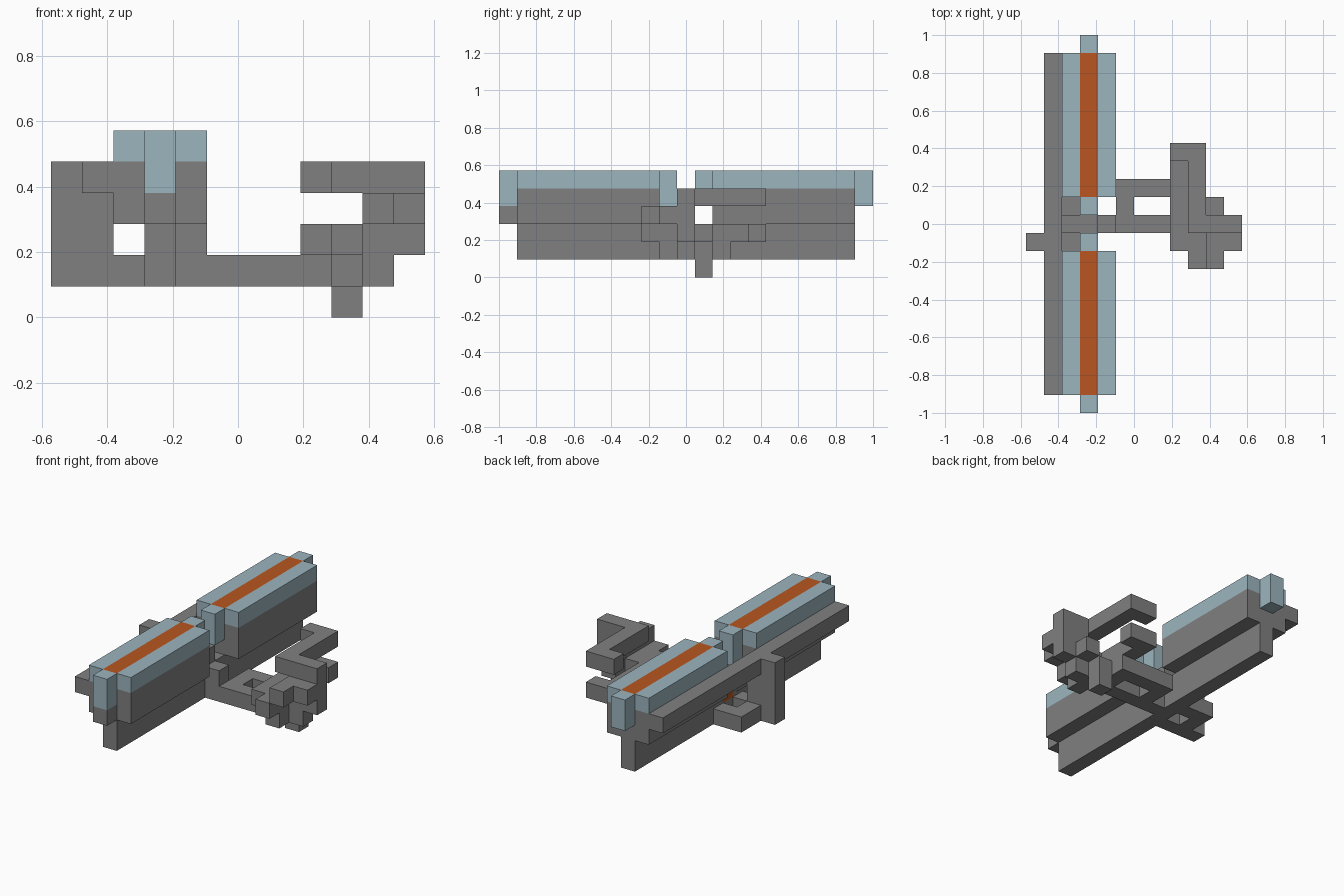
import bpy
import bmesh
from mathutils import Vector

if "Cube" in bpy.data.objects:
    bpy.data.objects.remove(bpy.data.objects["Cube"], do_unlink=True)

U = 2 / 21                      # edge of one block
SIZE = Vector((12, 21, 0))      # footprint in blocks


def material(name, rgb):
    m = bpy.data.materials.new(name)
    m.use_nodes = True
    m.diffuse_color = (*rgb, 1)
    m.node_tree.nodes["Principled BSDF"].inputs["Base Color"].default_value = (*rgb, 1)
    return m


MATS = {
    "grey": material("hull grey", (0.216, 0.216, 0.216)),
    "blue": material("pale blue", (0.332, 0.462, 0.515)),
    "orange": material("glowing orange", (0.479, 0.093, 0.014)),
}
SLOTS = list(MATS)
cells = {}                      # block position -> (part, colour)


def fill(part, colour, xs, ys, zs):
    """Fill a range of blocks; each range is (first, last) or one number."""
    spans = [(r, r) if isinstance(r, int) else r for r in (xs, ys, zs)]
    rx, ry, rz = [range(a, b + 1) for a, b in spans]
    for x in rx:
        for y in ry:
            for z in rz:
                cells[x, y, z] = (part, colour)


# Long twin pods: blue shoulders, grey body, orange top strip
for part, ys in (("front_pod", (1, 8)), ("rear_pod", (12, 19))):
    fill(part, "grey", (2, 4), ys, (3, 4))
    fill(part, "blue", (2, 4), ys, 5)
    fill(part, "orange", 3, ys, 5)

# Blue caps at the ends of the pods
for part, y in (("front_cap", 0), ("inner_front_cap", 9),
                ("inner_rear_cap", 11), ("rear_cap", 20)):
    fill(part, "blue", 3, y, (4, 5))
fill("front_cap_base", "grey", 3, 0, 3)

# Keel and side rail run the whole length
fill("keel", "grey", 3, (1, 19), (1, 2))
fill("keel", "orange", 3, 10, 2)
fill("side_rail", "grey", 1, (1, 19), 4)

# Middle bridge and brackets on the right side
fill("bridge", "grey", (2, 3), 10, 3)
fill("side_bracket", "grey", 0, 9, (1, 4))
fill("side_bracket", "grey", 1, 9, (1, 3))
fill("side_bracket", "grey", 2, 9, 1)
fill("side_step", "grey", 1, (10, 11), 1)
fill("side_step", "grey", 2, 11, 1)

# Arm with its parallel link
fill("arm", "grey", 4, 10, (1, 2))
fill("arm", "grey", (5, 10), 10, 1)
fill("arm_link", "grey", 5, (11, 12), 1)
fill("arm_link", "grey", (6, 8), 12, 1)

# Hub and foot at the end of the arm
fill("hub", "grey", 8, 11, 1)
fill("hub", "grey", 9, (9, 11), 1)
fill("hub", "grey", (8, 11), 10, 2)
fill("hub", "grey", (8, 9), 9, 2)
fill("hub", "grey", 9, 8, 2)
fill("hub", "grey", 10, 11, 2)
fill("hub", "grey", (10, 11), (9, 10), 3)
fill("hub", "grey", 10, 8, 3)
fill("foot", "grey", 9, 11, 0)

# Upper and lower claws
fill("upper_claw", "grey", (9, 11), 10, 4)
fill("upper_claw", "grey", 9, (11, 14), 4)
fill("upper_claw", "grey", 8, 14, 4)
fill("lower_claw", "grey", 8, (11, 14), 2)
fill("lower_claw", "grey", 9, 14, 2)


def build(part):
    """Make one object from the exposed block sides of a part."""
    bm = bmesh.new()
    for pos, (owner, colour) in cells.items():
        if owner != part:
            continue
        for axis in range(3):
            for side in (0, 1):
                n = Vector((0, 0, 0))
                n[axis] = 2 * side - 1
                if tuple(int(a + b) for a, b in zip(pos, n)) in cells:
                    continue
                corners = []
                for a, b in ((0, 0), (1, 0), (1, 1), (0, 1)):
                    c = Vector(pos)
                    c[axis] += side
                    c[(axis + 1) % 3] += a
                    c[(axis + 2) % 3] += b
                    corners.append(bm.verts.new((c - SIZE / 2) * U))
                if not side:
                    corners.reverse()
                bm.faces.new(corners).material_index = SLOTS.index(colour)
    bmesh.ops.remove_doubles(bm, verts=bm.verts, dist=U / 100)
    bmesh.ops.dissolve_limit(bm, angle_limit=0.01, verts=bm.verts,
                             edges=bm.edges, delimit={'MATERIAL'})
    mesh = bpy.data.meshes.new(part)
    bm.to_mesh(mesh)
    bm.free()
    for m in MATS.values():
        mesh.materials.append(m)
    bpy.context.collection.objects.link(bpy.data.objects.new(part, mesh))


for part in dict.fromkeys(owner for owner, _ in cells.values()):
    build(part)
